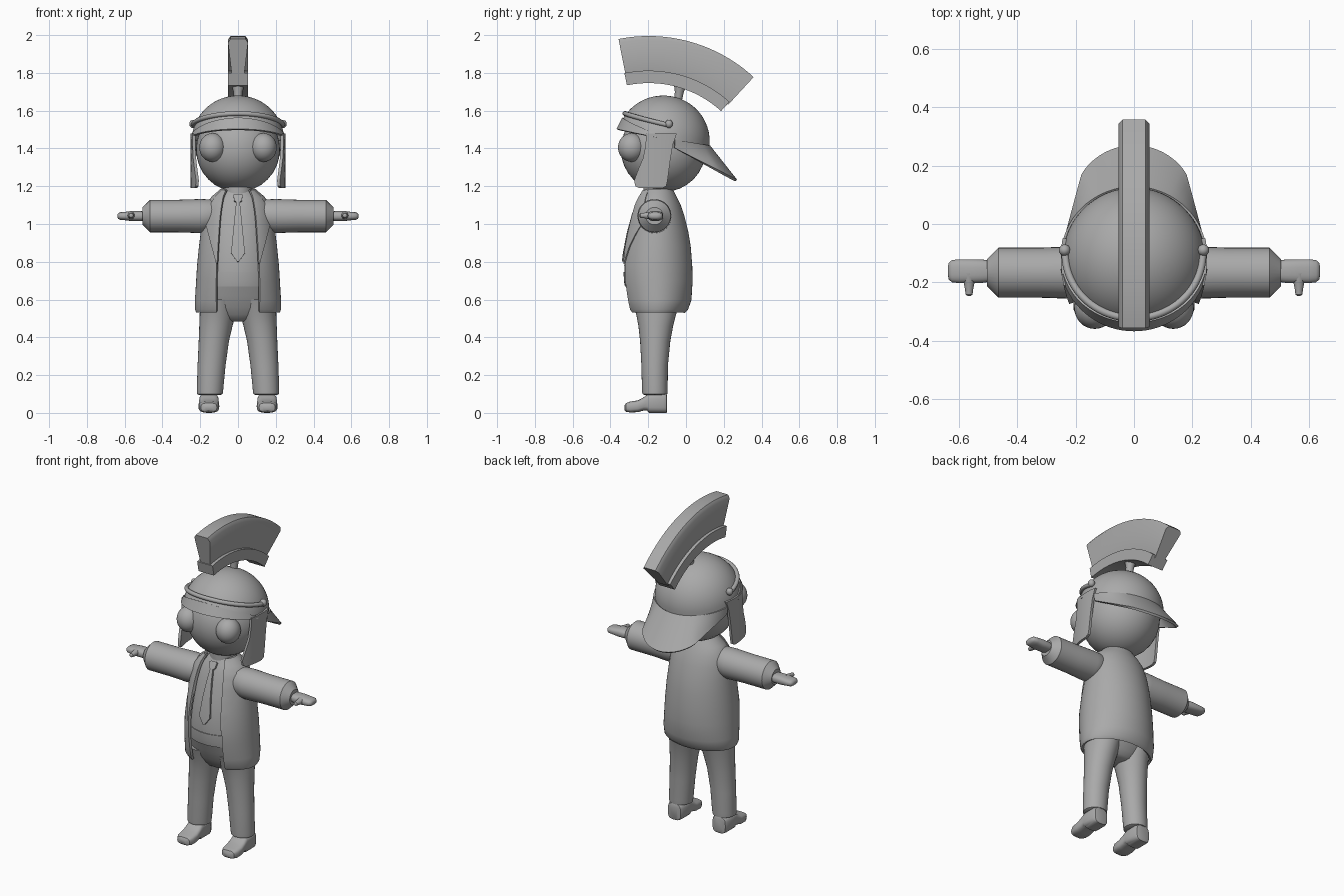
import bpy, bmesh, math
from mathutils import Vector
from math import sin, cos, pi, sqrt, radians

if "Cube" in bpy.data.objects:
    bpy.data.objects.remove(bpy.data.objects["Cube"])

grey = bpy.data.materials.new("plain grey")
grey.diffuse_color = (0.4, 0.4, 0.4, 1)
grey.use_nodes = True
grey.node_tree.nodes["Principled BSDF"].inputs["Base Color"].default_value = grey.diffuse_color
X, Y, Z = Vector((1, 0, 0)), Vector((0, 1, 0)), Vector((0, 0, 1))


def loft(name, rings, closed=True, caps=True, thick=0, offset=1, mirror=False):
    """Skin a list of equal-length point rings; optionally thicken and mirror in x."""
    bm = bmesh.new()
    rows = [[bm.verts.new(p) for p in r] for r in rings]
    n = len(rows[0])
    for a, b in zip(rows, rows[1:]):
        for i in range(n if closed else n - 1):
            j = (i + 1) % n
            bm.faces.new((a[i], a[j], b[j], b[i]))
    if closed and caps:
        bm.faces.new(rows[0])
        bm.faces.new(rows[-1])
    bmesh.ops.remove_doubles(bm, verts=bm.verts, dist=1e-5)
    bmesh.ops.recalc_face_normals(bm, faces=bm.faces)
    me = bpy.data.meshes.new(name)
    bm.to_mesh(me)
    bm.free()
    ob = bpy.data.objects.new(name, me)
    bpy.context.collection.objects.link(ob)
    me.materials.append(grey)
    bpy.ops.object.select_all(action='DESELECT')
    ob.select_set(True)
    bpy.context.view_layer.objects.active = ob
    if thick:
        m = ob.modifiers.new("thickness", 'SOLIDIFY')
        m.thickness, m.offset = thick, offset
        bpy.ops.object.modifier_apply(modifier=m.name)
    if mirror:
        m = ob.modifiers.new("mirror", 'MIRROR')
        m.use_mirror_merge = False
        bpy.ops.object.modifier_apply(modifier=m.name)
    bpy.ops.object.shade_smooth_by_angle(angle=radians(40))
    return ob


def oval(c, u, v, ru, rv, n=32, e=1.0):
    """Superellipse ring; e below 1 makes it boxier."""
    def f(t):
        return math.copysign(abs(t) ** e, t)
    return [Vector(c) + u * ru * f(cos(2 * pi * i / n)) + v * rv * f(sin(2 * pi * i / n)) for i in range(n)]


def ball(name, c, rx, ry, rz, n=32, mirror=False):
    rings = [oval((c[0], c[1], c[2] + rz * cos(pi * k / 16)), X, Y,
                  max(rx * sin(pi * k / 16), 1e-7), max(ry * sin(pi * k / 16), 1e-7), n) for k in range(17)]
    return loft(name, rings, caps=False, mirror=mirror)


def interp(table, t):
    """Linear lookup in rows sorted by their first value."""
    if t <= table[0][0]:
        return table[0][1:]
    for a, b in zip(table, table[1:]):
        if t <= b[0]:
            k = (t - a[0]) / (b[0] - a[0])
            return [p + (q - p) * k for p, q in zip(a[1:], b[1:])]
    return table[-1][1:]


# Head, eyes and neck
ball("head", (0, -0.12, 1.395), 0.222, 0.225, 0.225, 48)
ball("eye", (0.135, -0.288, 1.405), 0.07, 0.072, 0.076, mirror=True)
loft("neck", [oval((0, -0.15, z), X, Y, 0.075, 0.075) for z in (1.1, 1.22)])

# Helmet bowl, with a lower edge that rises over the brow
HC, HR, HZ = -0.12, 0.245, 1.44


def edge_z(a):
    return 1.46 + (0.10 if cos(a) > 0 else 0.05) * cos(a)


def helm(a, r, z):
    return Vector((r * sin(a), HC - r * cos(a), z))


def bowl_r(z):
    return HR * sqrt(max(0, 1 - ((z - HZ) / 0.24) ** 2))


rings = []
for k in range(17):
    ring = []
    for i in range(64):
        a = 2 * pi * i / 64
        p = math.acos((edge_z(a) - HZ) / 0.24) * k / 16
        ring.append(helm(a, HR * sin(p), HZ + 0.24 * cos(p)))
    rings.append(ring)
loft("helmet_bowl", rings, caps=False, thick=0.012, offset=-1)

# Flared brow band
arc = [radians(-82 + 164 * i / 40) for i in range(41)]
loft("brow_band", [[helm(a, bowl_r(edge_z(a)), edge_z(a)) for a in arc],
                   [helm(a, 0.242 + 0.006 * sin(a) ** 2, 1.50 - 0.05 * (1 - cos(a))) for a in arc]],
     closed=False, thick=0.014, offset=0)

# Neck guard sweeping out behind
top, low = [], []
for i in range(49):
    f = radians(-76 + 152 * i / 48)
    g = abs(f)
    r = 0.385 - 0.046 * (g / radians(31)) ** 2 if g < radians(31) else 0.2506 / (sin(g) + 0.26 * cos(g))
    a = pi + f
    top.append(helm(a, bowl_r(edge_z(a)), edge_z(a)))
    low.append(helm(a, r, 1.405 - 0.53 * (HC + r * cos(f) + 0.065)))
loft("neck_guard", [[p.lerp(q, k / 4) for p, q in zip(top, low)] for k in range(5)],
     closed=False, thick=0.014, offset=0)

# Cheek guards: height, front edge, back edge
cheek = [(1.19, -0.245, -0.125), (1.20, -0.265, -0.105), (1.23, -0.272, -0.098), (1.29, -0.25, -0.09),
         (1.35, -0.225, -0.082), (1.42, -0.212, -0.07), (1.48, -0.21, -0.05)]
rings = []
for z, y0, y1 in cheek:
    ys = [y0 + (y1 - y0) * i / 10 for i in range(11)]
    rings.append([(sqrt(0.243 ** 2 - (0.75 * (y - HC)) ** 2), y, z) for y in ys])
loft("cheek_guard", rings, closed=False, thick=0.016, offset=0, mirror=True)

# Brow rod with end knobs
rod = []
for i in range(41):
    a = radians(-98 + 196 * i / 40)
    z = 1.53 + 0.055 * cos(a)
    out = helm(a, 1, 0) - helm(a, 0, 0)
    rod.append(oval(helm(a, bowl_r(z) + 0.008, z), out, Z, 0.013, 0.013, 10))
loft("brow_rod", rod)
ball("rod_knob", (0.238, -0.09, 1.53), 0.02, 0.02, 0.022, 16, mirror=True)

# Crest, its holder and stem: arcs about a point inside the head


def crest_arc(name, a0, a1, section):
    rings = []
    for i in range(25):
        a = radians(a0 + (a1 - a0) * i / 24)
        rings.append([(x, -0.198 + r * sin(a), 1.175 + r * cos(a)) for x, r in section])
    loft(name, rings)


crest_arc("crest", -11.2, 42.7, [(-0.032, 0.62), (-0.053, 0.80), (-0.04, 0.82),
                                 (0.04, 0.82), (0.053, 0.80), (0.032, 0.62)])
crest_arc("crest_holder", -11.6, 42.2, [(-0.053, 0.571), (-0.053, 0.637), (0.053, 0.637), (0.053, 0.571)])
loft("crest_stem", [oval((0, -0.045 + 0.01 * k, z), X, Y, r, r, 16)
                    for k, (z, r) in enumerate([(1.64, 0.02), (1.70, 0.024), (1.76, 0.042)])])

# Coat: height, half width, front y, back y, half of the opening
coat = [(0.535, 0.215, -0.30, -0.01, 0.112), (0.55, 0.222, -0.312, 0.005, 0.112), (0.60, 0.221, -0.325, 0.022, 0.112),
        (0.70, 0.215, -0.343, 0.028, 0.112), (0.78, 0.21, -0.345, 0.026, 0.110), (0.88, 0.20, -0.333, 0.018, 0.106),
        (0.96, 0.19, -0.315, 0.005, 0.10), (1.04, 0.18, -0.293, -0.015, 0.094), (1.10, 0.163, -0.273, -0.035, 0.086),
        (1.14, 0.135, -0.255, -0.055, 0.078), (1.165, 0.105, -0.24, -0.068, 0.068), (1.18, 0.09, -0.235, -0.075, 0.06)]
rings = []
for z, hx, yf, yb, gap in coat:
    a0 = math.asin(gap / hx)
    rings.append([(hx * sin(a), (yf + yb) / 2 - (yb - yf) / 2 * cos(a), z)
                  for a in (a0 + (2 * pi - 2 * a0) * i / 48 for i in range(49))])
loft("coat", rings, closed=False, thick=0.014, offset=0)


def coat_y(x, z, out):
    hx, yf, yb, _ = interp(coat, z)
    return (yf + yb) / 2 - (yb - yf) / 2 * sqrt(max(0.02, 1 - (x / hx) ** 2)) - out


# Lapels: height, inner x, outer x
lapel = [(0.79, 0.108, 0.113), (0.90, 0.102, 0.142), (1.02, 0.094, 0.172), (1.06, 0.09, 0.155),
         (1.10, 0.084, 0.145), (1.14, 0.077, 0.12), (1.175, 0.062, 0.085)]
rings = []
for k in range(25):
    z = 0.79 + 0.385 * k / 24
    x0, x1 = interp(lapel, z)
    rings.append([(x, coat_y(x, z, 0.01), z) for x in (x0 + (x1 - x0) * i / 6 for i in range(7))])
loft("lapel", rings, closed=False, thick=0.012, offset=0, mirror=True)


# Shirt, waistband and trouser hips share the coat's shape, set inward
def inner_ring(z, inset):
    hx, yf, yb, _ = interp(coat, z)
    return oval((0, (yf + yb) / 2, z), X, Y, hx - inset, (yb - yf) / 2 - inset, 40)


loft("shirt", [inner_ring(z, 0.018) for z in (0.72, 0.78, 0.88, 0.96, 1.04, 1.10, 1.14, 1.165, 1.18)])
loft("waistband", [inner_ring(z, 0.014) for z in (0.67, 0.70, 0.745)])
hips = [(0.485, 0.07, 0.05), (0.495, 0.12, 0.07), (0.52, 0.165, 0.09), (0.56, 0.193, 0.115),
        (0.62, 0.198, 0.14), (0.68, 0.198, 0.163)]
loft("hips", [oval((0, -0.158, z), X, Y, rx, ry, 40) for z, rx, ry in hips])

# Tie: height, half width
tie = [(0.80, 0.004), (0.845, 0.036), (0.95, 0.026), (1.05, 0.016), (1.115, 0.009), (1.12, 0.02),
       (1.15, 0.024), (1.155, 0.014)]
loft("tie", [[(x, coat_y(x, z, -0.012), z) for x in (-w, 0, w)] for z, w in tie], closed=False, thick=0.018, offset=0)

# Sleeves and mitten hands with thumbs
sleeve = [(0.09, 0.06, 1.06), (0.14, 0.085, 1.045), (0.20, 0.09, 1.042), (0.32, 0.086, 1.042),
          (0.465, 0.086, 1.042), (0.505, 0.046, 1.042)]
loft("sleeve", [oval((x, -0.167, z), Y, Z, r, r) for x, r, z in sleeve], mirror=True)
hand = [(0.48, 0.034, 0.022), (0.52, 0.04, 0.027), (0.56, 0.041, 0.027), (0.60, 0.041, 0.022),
        (0.625, 0.038, 0.02), (0.636, 0.028, 0.013), (0.639, 0.012, 0.005)]
loft("hand", [oval((x, -0.162, 1.042), Y, Z, ry, rz, 24, 0.8) for x, ry, rz in hand], mirror=True)
loft("thumb", [oval((0.566, y, 1.045), X, Z, r, r, 14) for y, r in
               [(-0.17, 0.024), (-0.205, 0.018), (-0.225, 0.014), (-0.242, 0.012), (-0.247, 0.005)]], mirror=True)

# Trouser legs: height, centre x, half width, centre y, half depth
leg = [(0.095, 0.15, 0.058, -0.165, 0.055), (0.10, 0.149, 0.068, -0.165, 0.066), (0.125, 0.148, 0.07, -0.165, 0.068),
       (0.25, 0.14, 0.074, -0.166, 0.07), (0.38, 0.128, 0.08, -0.163, 0.08), (0.46, 0.117, 0.088, -0.16, 0.092),
       (0.52, 0.108, 0.095, -0.158, 0.105), (0.60, 0.10, 0.098, -0.157, 0.13)]
loft("trouser_leg", [oval((x, y, z), X, Y, rx, ry) for z, x, rx, y, ry in leg], mirror=True)

# Shoes: y, half width, bottom, top
shoe = [(-0.326, 0.022, 0.015, 0.038), (-0.318, 0.042, 0.006, 0.052), (-0.295, 0.053, 0.002, 0.06),
        (-0.255, 0.055, 0.004, 0.066), (-0.225, 0.053, 0.012, 0.082), (-0.205, 0.052, 0.012, 0.098),
        (-0.196, 0.052, 0.0, 0.104), (-0.12, 0.052, 0.0, 0.104), (-0.104, 0.044, 0.0, 0.10), (-0.10, 0.03, 0.006, 0.09)]
loft("shoe", [oval((0.154, y, (b + t) / 2), X, Z, w, (t - b) / 2, 24, 0.6) for y, w, b, t in shoe], mirror=True)
